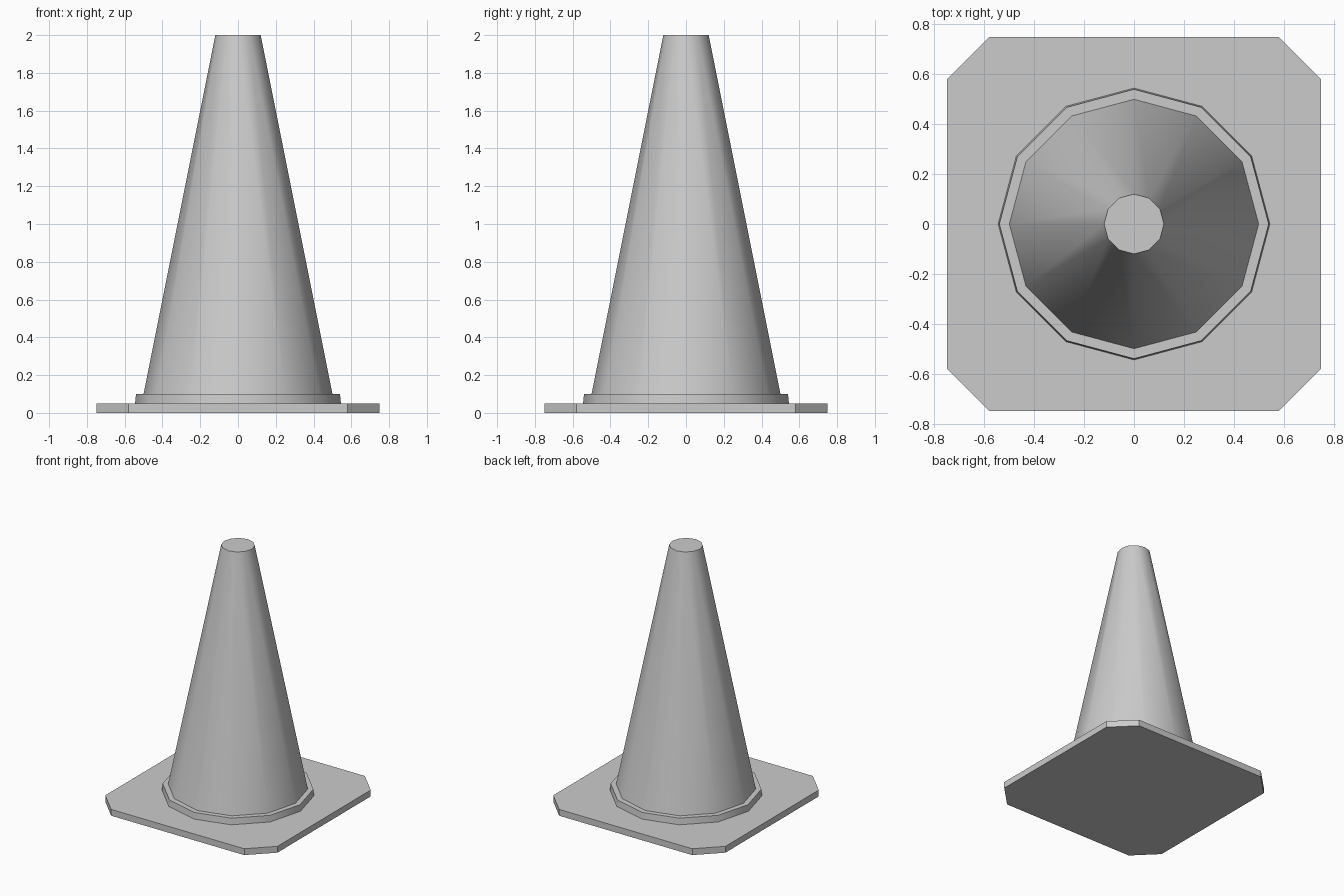
import bpy, bmesh, math

cube = bpy.data.objects.get("Cube")
if cube:
    bpy.data.objects.remove(cube, do_unlink=True)

SIDES = 12
grey = bpy.data.materials.new("plain_grey")
grey.use_nodes = True
colour = (0.6, 0.6, 0.6, 1)
grey.diffuse_color = colour
grey.node_tree.nodes["Principled BSDF"].inputs["Base Color"].default_value = colour


def tapered_part(name, r_bottom, r_top, z_bottom, z_top):
    """Twelve-sided tapered drum with smooth sides and flat caps."""
    bpy.ops.mesh.primitive_cone_add(
        vertices=SIDES, radius1=r_bottom, radius2=r_top,
        depth=z_top - z_bottom, location=(0, 0, (z_bottom + z_top) / 2))
    part = bpy.context.object
    part.name = name
    part.data.materials.append(grey)
    bpy.ops.object.shade_smooth_by_angle(angle=math.radians(40))
    return part


# Square foot plate with clipped corners
half, corner, thick = 0.75, 0.58, 0.05
bm = bmesh.new()
bmesh.ops.create_cube(bm, size=1)
for v in bm.verts:
    v.co = (v.co.x * 2 * half, v.co.y * 2 * half, (v.co.z + 0.5) * thick)
uprights = [e for e in bm.edges if abs(e.verts[0].co.z - e.verts[1].co.z) > thick / 2]
bmesh.ops.bevel(bm, geom=uprights, offset=half - corner, segments=1, affect='EDGES')
mesh = bpy.data.meshes.new("base_plate")
bm.to_mesh(mesh)
bm.free()
mesh.materials.append(grey)
plate = bpy.data.objects.new("base_plate", mesh)
bpy.context.collection.objects.link(plate)

# Collar and cone body
tapered_part("collar", 0.545, 0.54, thick, 0.1)
tapered_part("cone_body", 0.5, 0.12, 0.1, 2.0)
